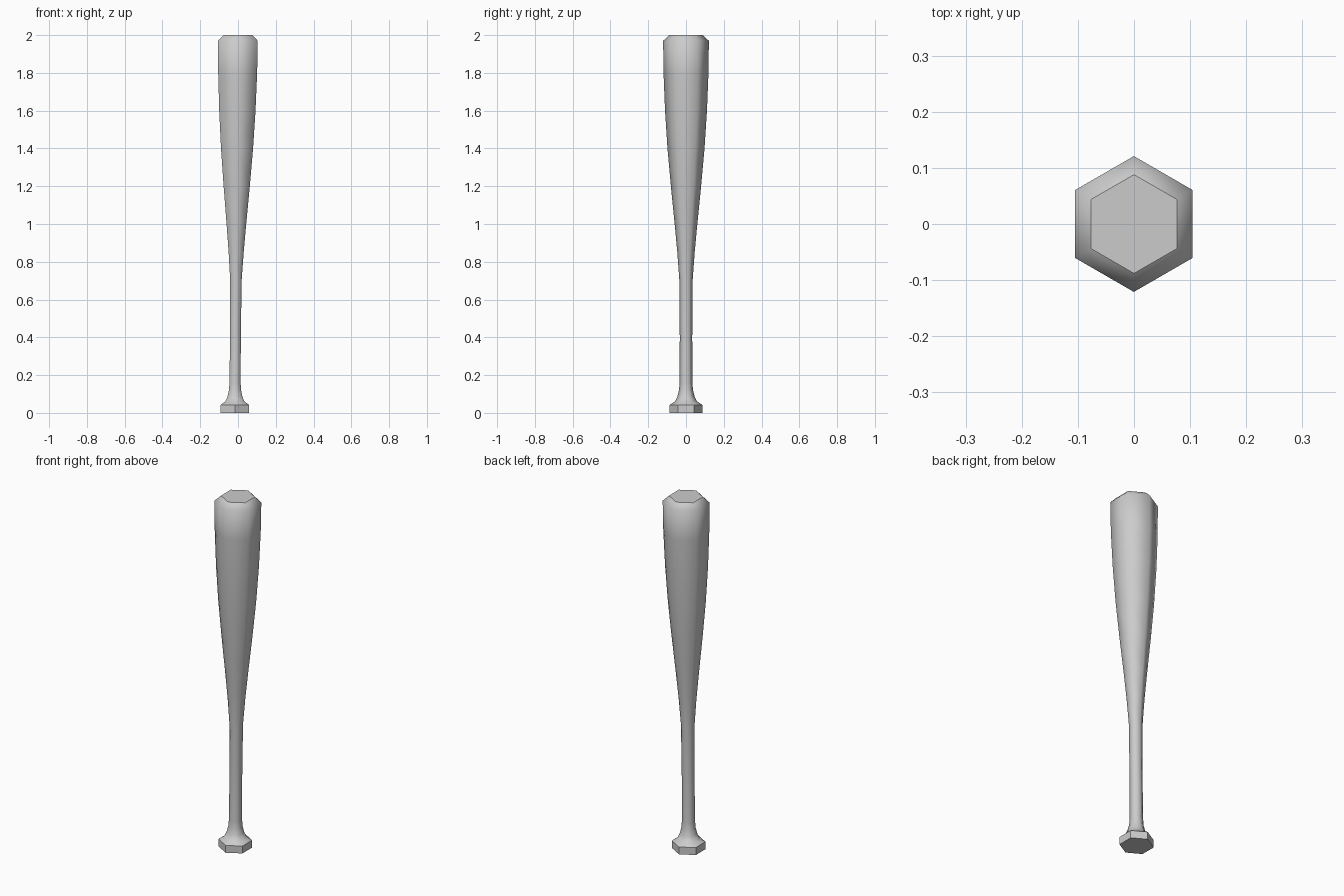
import bpy, bmesh
from math import sin, cos, pi

cube = bpy.data.objects.get("Cube")
if cube:
    bpy.data.objects.remove(cube, do_unlink=True)

SIDES = 6
LEAN = 0.017  # the axis leans slightly along x

# Radius at each height, from the knob up to the tip
PROFILE = [(0, .087), (.042, .087), (.062, .057), (.085, .046), (.12, .037),
           (.16, .034), (.4, .033), (.7, .035), (.85, .046), (1.0, .060),
           (1.2, .080), (1.4, .098), (1.6, .111), (1.8, .119), (1.97, .121),
           (2.0, .088)]

grey = bpy.data.materials.new("light_grey")
grey.use_nodes = True
colour = (0.6, 0.6, 0.6, 1)
grey.diffuse_color = colour
grey.node_tree.nodes["Principled BSDF"].inputs["Base Color"].default_value = colour

# Stack of hexagonal rings
bm = bmesh.new()
rings = []
for z, r in PROFILE:
    cx = -LEAN * (1 - z / 2)
    rings.append([bm.verts.new((cx + r * sin(2 * pi * i / SIDES),
                                r * cos(2 * pi * i / SIDES), z))
                  for i in range(SIDES)])
for low, high in zip(rings, rings[1:]):
    for i in range(SIDES):
        j = (i + 1) % SIDES
        bm.faces.new((low[i], low[j], high[j], high[i])).smooth = True

# End caps
bm.faces.new(rings[0])
bm.faces.new(rings[-1])
bmesh.ops.recalc_face_normals(bm, faces=bm.faces)

# Crisp knob and cap rims, soft barrel
knob_verts = set(rings[0] + rings[1])
tip_verts = set(rings[-1])
for e in bm.edges:
    ends = set(e.verts)
    if ends <= knob_verts or ends <= tip_verts:
        e.smooth = False

mesh = bpy.data.meshes.new("bat")
bm.to_mesh(mesh)
bm.free()
mesh.materials.append(grey)
bat = bpy.data.objects.new("bat", mesh)
bpy.context.collection.objects.link(bat)
